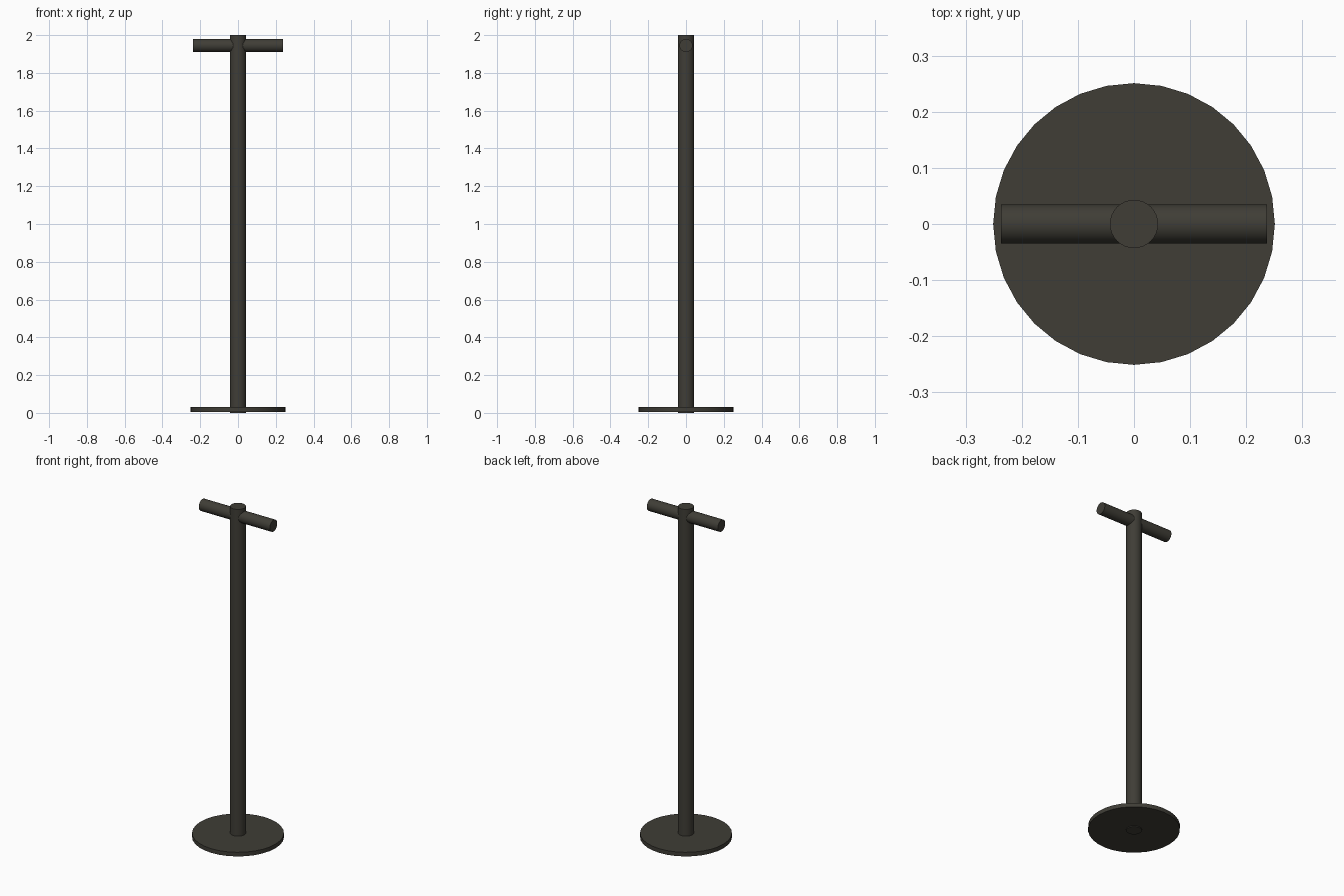
import bpy
import math

cube = bpy.data.objects.get("Cube")
if cube:
    bpy.data.objects.remove(cube, do_unlink=True)

# Single dark metal colour
metal = bpy.data.materials.new("dark_olive_metal")
metal.use_nodes = True
colour = (0.05, 0.047, 0.037, 1.0)
metal.diffuse_color = colour
metal.node_tree.nodes["Principled BSDF"].inputs["Base Color"].default_value = colour


def cylinder(name, radius, length, centre, rotation=(0, 0, 0)):
    bpy.ops.mesh.primitive_cylinder_add(vertices=32, radius=radius, depth=length,
                                        location=centre, rotation=rotation)
    part = bpy.context.object
    part.name = name
    part.data.materials.append(metal)
    bpy.ops.object.shade_smooth_by_angle(angle=math.radians(30))
    return part


# Round foot plate, raised a hair above the end of the post
base_bottom, base_top = 0.005, 0.03
cylinder("base_plate", 0.251, base_top - base_bottom,
         (0, 0, (base_bottom + base_top) / 2))

# Upright post running through the plate
cylinder("post", 0.043, 2.0, (0, 0, 1.0))

# Crossbar near the top, passing through the post
cylinder("crossbar", 0.035, 0.474, (0, 0, 1.945), (0, math.pi / 2, 0))
